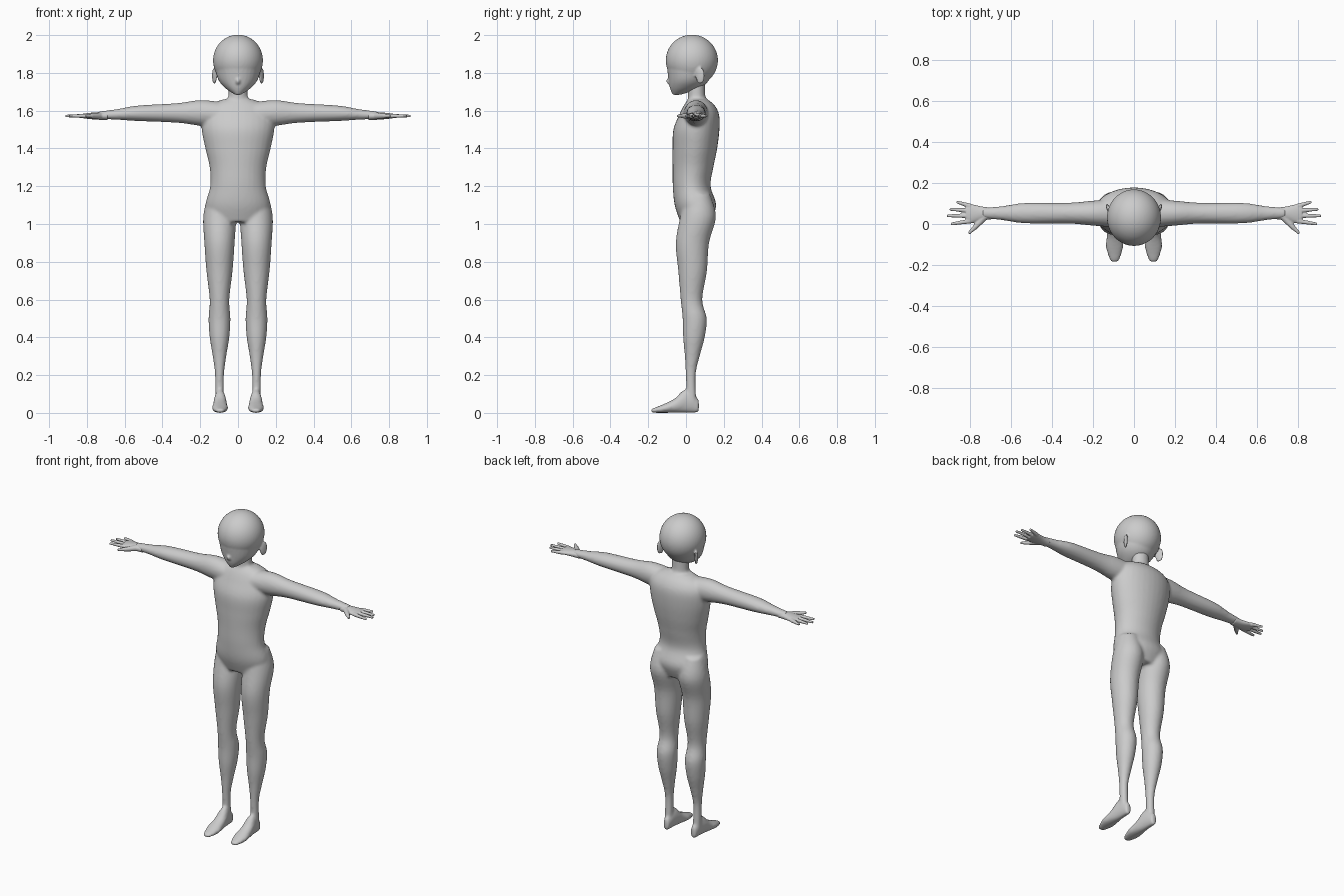
import bpy
import bmesh
from math import cos, sin, tau
from mathutils import Matrix, Vector

cube = bpy.data.objects.get("Cube")
if cube:
    bpy.data.objects.remove(cube)

grey = bpy.data.materials.new("plain grey")
grey.use_nodes = True
grey.diffuse_color = (0.6, 0.6, 0.6, 1)
shader = grey.node_tree.nodes["Principled BSDF"]
shader.inputs["Base Color"].default_value = grey.diffuse_color

SEGMENTS = 32
STEPS = 5
LEG_X = 0.098
ARM_Y = 0.053
HAND_Z = 1.572


def refine(rows):
    """Pass a smooth curve through the given sections."""
    points = [Vector(row) for row in rows]
    padded = [points[0], *points, points[-1]]
    refined = []
    for before, start, end, after in zip(padded, padded[1:], padded[2:], padded[3:]):
        leave, arrive = (end - before) / 2, (after - start) / 2
        for step in range(STEPS):
            t = step / STEPS
            ease = t * t * (3 - 2 * t)
            refined.append(start.lerp(end, ease)
                           + leave * t * (1 - t) ** 2
                           - arrive * t * t * (1 - t))
    return refined + [points[-1]]


def loft(bm, axis, rows, side=1):
    """Skin oval sections: position, centre on the other two axes, then both radii."""
    rings = []
    for position, centre_u, centre_v, radius_u, radius_v in refine(rows):
        ring = []
        for i in range(SEGMENTS):
            angle = tau * i / SEGMENTS
            point = [centre_u + radius_u * cos(angle), centre_v + radius_v * sin(angle)]
            point.insert(axis, position)
            point[0] *= side
            ring.append(bm.verts.new(point))
        rings.append(ring)
    for lower, upper in zip(rings, rings[1:]):
        for i in range(SEGMENTS):
            j = (i + 1) % SEGMENTS
            bm.faces.new((lower[i], lower[j], upper[j], upper[i]))
    bm.faces.new(rings[0])
    bm.faces.new(rings[-1])


def tube(bm, start, end, thick, thin, side):
    """Tapered finger segment lying in the plane of the hand."""
    start, end = (Vector((x * side, y, HAND_Z)) for x, y in (start, end))
    along = end - start
    turn = along.to_track_quat("Z", "Y").to_matrix().to_4x4()
    bmesh.ops.create_cone(bm, cap_ends=True, segments=12, radius1=thick, radius2=thin,
                          depth=along.length,
                          matrix=Matrix.Translation((start + end) / 2) @ turn)


def ball(bm, centre, radii, turn=0):
    """Stretched sphere, turned about the vertical."""
    placement = (Matrix.Translation(centre) @ Matrix.Rotation(turn, 4, "Z")
                 @ Matrix.Diagonal((*radii, 1)))
    bmesh.ops.create_uvsphere(bm, u_segments=48, v_segments=32, radius=1, matrix=placement)


def finish(bm, name, voxel, softness):
    """Fuse the overlapping masses into one smooth skin."""
    bmesh.ops.recalc_face_normals(bm, faces=bm.faces)
    mesh = bpy.data.meshes.new(name)
    bm.to_mesh(mesh)
    bm.free()
    mesh.materials.append(grey)
    obj = bpy.data.objects.new(name, mesh)
    bpy.context.collection.objects.link(obj)
    remesh = obj.modifiers.new("fuse", "REMESH")
    remesh.mode = "VOXEL"
    remesh.voxel_size = voxel
    remesh.use_smooth_shade = True
    soften = obj.modifiers.new("soften", "SMOOTH")
    soften.factor = 0.5
    soften.iterations = softness


# Torso sections: height, depth centre, half width, half depth
torso = [(1.01, .05, .15, .08), (1.1, .05, .172, .11), (1.2, .03, .147, .1),
         (1.3, .037, .15, .108), (1.4, .047, .173, .118), (1.5, .055, .192, .122),
         (1.58, .07, .185, .105), (1.63, .07, .15, .08), (1.66, .063, .08, .05)]

# Leg sections: height, depth centre, radius
leg = [(.05, .03, .024), (.2, .025, .024), (.3, .033, .036), (.4, .042, .052),
       (.5, .046, .058), (.6, .029, .052), (.75, .035, .069), (.9, .034, .08),
       (1.04, .064, .086), (1.16, .06, .06)]

# Foot sections: depth, half width, height of the instep
foot = [(.068, .018, .07), (.0, .03, .125), (-.06, .038, .076),
        (-.12, .042, .046), (-.186, .02, .02)]

# Arm sections: reach, height, half depth, half height
arm = [(.08, 1.58, .07, .065), (.2, 1.588, .061, .068), (.32, 1.588, .051, .052),
       (.53, 1.586, .05, .041), (.64, 1.58, .035, .028), (.74, 1.576, .025, .02)]

bm = bmesh.new()
loft(bm, 2, [(z, 0, y, width, depth) for z, y, width, depth in torso])
loft(bm, 2, [(1.6, 0, .06, .06, .055), (1.68, 0, .056, .051, .046), (1.78, 0, .055, .05, .045)])
for side in (1, -1):
    loft(bm, 2, [(z, LEG_X, y, r, r * 1.1) for z, y, r in leg], side)
    loft(bm, 1, [(y, LEG_X - .003, top / 2, width, top / 2) for y, width, top in foot], side)
    loft(bm, 0, [(x, ARM_Y, z, depth, height) for x, z, depth, height in arm], side)
finish(bm, "body", .009, 5)

# Head: round skull, tapering jaw, small nose and ears
jaw = [(1.684, -.05, .014, .02), (1.72, -.005, .068, .08), (1.77, .017, .107, .11),
       (1.86, .03, .129, .135)]
bm = bmesh.new()
ball(bm, (0, .031, 1.866), (.132, .138, .136))
loft(bm, 2, [(z, 0, y, width, depth) for z, y, width, depth in jaw])
ball(bm, (0, -.088, 1.757), (.013, .016, .018))
for side in (1, -1):
    ball(bm, (side * .125, .075, 1.785), (.009, .026, .045), side * -.4)
finish(bm, "head", .006, 4)

# Hands: flat palm, four spread fingers and a two-part thumb
palm = [(.69, .052, .028, .022), (.74, .051, .034, .02), (.79, .05, .046, .016),
        (.82, .05, .046, .012)]
fingers = [((.8, .088), (.867, .108)), ((.8, .065), (.9, .072)),
           ((.8, .04), (.914, .04)), ((.8, .014), (.895, 0))]
for side, name in ((1, "left_hand"), (-1, "right_hand")):
    bm = bmesh.new()
    loft(bm, 0, [(x, y, HAND_Z, width, height) for x, y, width, height in palm], side)
    for base, tip in fingers:
        tube(bm, base, tip, .012, .007, side)
    tube(bm, (.73, .035), (.78, -.02), .018, .012, side)
    tube(bm, (.775, -.014), (.807, -.046), .012, .007, side)
    finish(bm, name, .004, 3)
